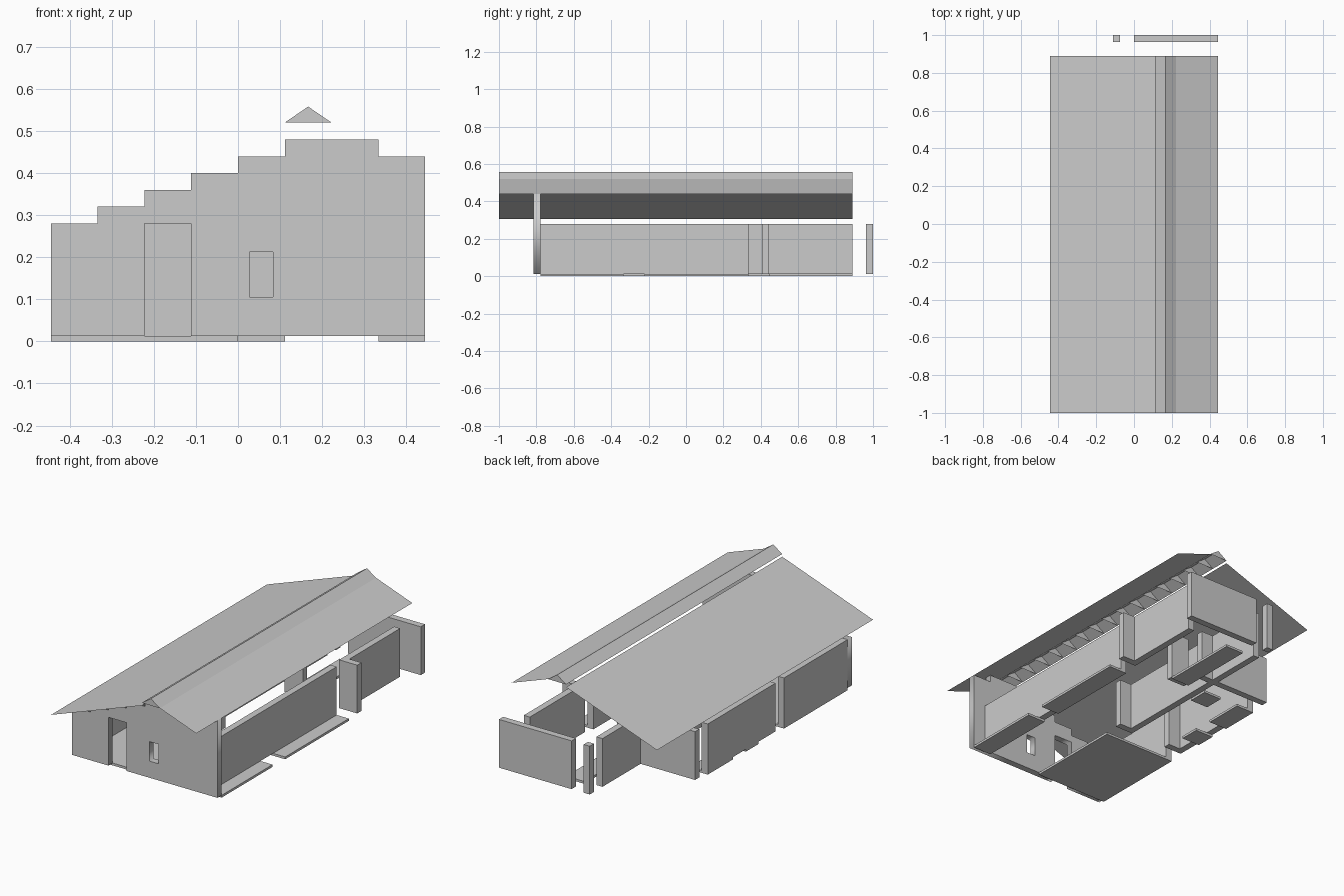
import bpy
import bmesh

if "Cube" in bpy.data.objects:
    bpy.data.objects.remove(bpy.data.objects["Cube"], do_unlink=True)

U = 1 / 9            # planning module
T = U / 3            # wall thickness
FLOOR = 0.013        # slab thickness
WALL_TOP = 0.28

grey = bpy.data.materials.new("plain_grey")
grey.use_nodes = True
grey.diffuse_color = (0.6, 0.6, 0.6, 1)
grey.node_tree.nodes["Principled BSDF"].inputs["Base Color"].default_value = (0.6, 0.6, 0.6, 1)


def finish(name, bm):
    mesh = bpy.data.meshes.new(name)
    bm.to_mesh(mesh)
    bm.free()
    mesh.materials.append(grey)
    obj = bpy.data.objects.new(name, mesh)
    bpy.context.collection.objects.link(obj)
    return obj


def box(name, x0, x1, y0, y1, z0, z1):
    bm = bmesh.new()
    bmesh.ops.create_cube(bm, size=1)
    for v in bm.verts:
        v.co.x = x1 if v.co.x > 0 else x0
        v.co.y = y1 if v.co.y > 0 else y0
        v.co.z = z1 if v.co.z > 0 else z0
    return finish(name, bm)


def slab(name, x0, x1, y0, y1):
    """Floor slab, measured in modules."""
    box(name, x0 * U, x1 * U, y0 * U, y1 * U, 0, FLOOR)


def wall(name, x0, x1, y0, y1):
    """Plain wall, measured in wall thicknesses."""
    box(name, x0 * T, x1 * T, y0 * T, y1 * T, FLOOR, WALL_TOP)


# Floor slabs
slab("front_room_floor", -4, 0, -7, -2)
slab("right_front_floor", 3, 4, -7, -3)
slab("right_middle_floor", 3, 4, -2, 3)
slab("back_room_floor", 0, 1, 4, 8)
slab("left_small_floor", -4, -3, 0, 1)
slab("left_middle_floor", -4, -3, 2, 4)
slab("inner_small_floor", -2, -1, 3, 4)

# Outer walls
wall("right_front_wall", 9, 10, -21, 9)
wall("right_back_wall", 9, 10, 12, 24)
wall("left_front_wall", -12, -11, -21, -6)
wall("left_middle_wall", -12, -11, -4, 12)
wall("back_wall", 0, 12, 26, 27)
wall("back_post", -3, -2, 26, 27)

# Inner walls
wall("right_cross_wall", 9, 12, 11, 12)
wall("inner_cross_stub", 0, 3, 11, 12)
wall("front_cross_stub_right", -3, 0, -4, -3)
wall("front_cross_stub_left", -12, -9, -4, -3)
wall("back_cross_wall", -12, 0, 14, 15)
wall("corridor_wall", -3, -2, -3, 24)

# Stepped front wall with a door notch and a window hole
steps = [(-4, -3, .28), (-3, -2, .32), (-2, -1, .36), (-1, 0, .40),
         (0, 1, .44), (1, 3, .48), (3, 4, .44)]
outline = [(x * U, z) for a, b, z in steps for x in (a, b)]
outline += [(4 * U, FLOOR), (-U, FLOOR), (-U, WALL_TOP),
            (-2 * U, WALL_TOP), (-2 * U, FLOOR), (-4 * U, FLOOR)]
window = [(U / 4, .105), (U * .75, .105), (U * .75, .213), (U / 4, .213)]
curve = bpy.data.curves.new("front_wall", "CURVE")
curve.dimensions = "2D"
curve.fill_mode = "BOTH"
curve.extrude = T / 2
for ring in (outline, window):
    spline = curve.splines.new("POLY")
    spline.points.add(len(ring) - 1)
    for p, (x, z) in zip(spline.points, ring):
        p.co = (x, z, 0, 1)
    spline.use_cyclic_u = True
curve.materials.append(grey)
front = bpy.data.objects.new("front_wall", curve)
front.rotation_euler.x = 1.5707963
front.location.y = -6.5 * T * 3 - T
front.location.y = -21.5 * T
bpy.context.collection.objects.link(front)
bpy.ops.object.select_all(action="DESELECT")
front.select_set(True)
bpy.context.view_layer.objects.active = front
bpy.ops.object.convert(target="MESH")


# Thin roof sheets
def sheet(name, a, b):
    bm = bmesh.new()
    pts = [(a, -1), (b, -1), (b, 8 * U), (a, 8 * U)]
    bm.faces.new([bm.verts.new((p[0], y, p[1])) for p, y in pts])
    return finish(name, bm)


ridge = (1.5 * U, .558)
cap_left, cap_right = (U, .52), (2 * U, .52)
sheet("left_roof", (-4 * U, .305), (U, .505))
sheet("right_roof", cap_right, (4 * U, .44))
sheet("ridge_cap_left", cap_left, ridge)
sheet("ridge_cap_right", ridge, cap_right)

# Triangular ribs under the ridge cap
bm = bmesh.new()
for i in range(18):
    y = -1 + i * U
    bm.faces.new([bm.verts.new((x, y, z)) for x, z in (cap_left, cap_right, ridge)])
finish("ridge_ribs", bm)
